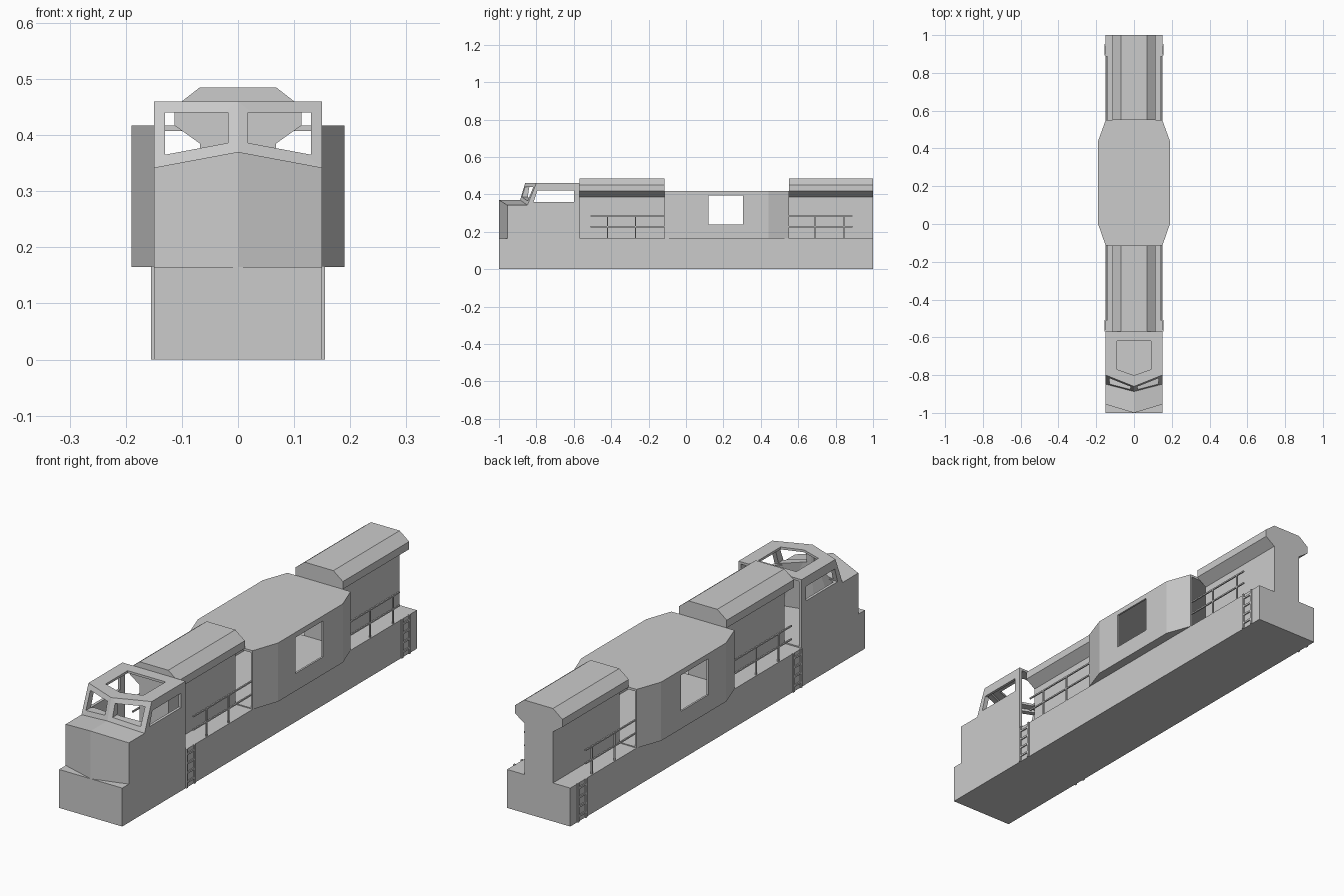
import bpy, bmesh
from math import radians
from mathutils import Vector

if "Cube" in bpy.data.objects:
    bpy.data.objects.remove(bpy.data.objects["Cube"])


def add_object(name, bm):
    bmesh.ops.recalc_face_normals(bm, faces=bm.faces)
    mesh = bpy.data.meshes.new(name)
    bm.to_mesh(mesh)
    bm.free()
    ob = bpy.data.objects.new(name, mesh)
    bpy.context.collection.objects.link(ob)
    return ob


def prism(name, pts, axis, lo, hi):
    """Extrude a 2D outline along axis 0=x, 1=y or 2=z."""
    def place(p, d):
        c = list(p)
        c.insert(axis, d)
        return c
    bm = bmesh.new()
    face = bm.faces.new([bm.verts.new(place(p, lo)) for p in pts])
    ext = bmesh.ops.extrude_face_region(bm, geom=[face])
    verts = [g for g in ext["geom"] if isinstance(g, bmesh.types.BMVert)]
    bmesh.ops.translate(bm, verts=verts, vec=Vector(place((0, 0), hi - lo)))
    return add_object(name, bm)


def box(name, x0, x1, y0, y1, z0, z1):
    return prism(name, [(x0, y0), (x1, y0), (x1, y1), (x0, y1)], 2, z0, z1)


def hull(name, half):
    """Convex solid from points on the right half, mirrored in x."""
    bm = bmesh.new()
    for x, y, z in half:
        bm.verts.new((x, y, z))
        if x > 0:
            bm.verts.new((-x, y, z))
    bmesh.ops.convex_hull(bm, input=bm.verts)
    bmesh.ops.delete(bm, geom=[v for v in bm.verts if not v.link_faces], context='VERTS')
    bmesh.ops.dissolve_limit(bm, angle_limit=radians(0.5), verts=bm.verts, edges=bm.edges)
    return add_object(name, bm)


def cut(targets, cutters):
    for ob in targets:
        bpy.context.view_layer.objects.active = ob
        for c in cutters:
            m = ob.modifiers.new("cut", 'BOOLEAN')
            m.operation, m.solver, m.object = 'DIFFERENCE', 'EXACT', c
            bpy.ops.object.modifier_apply(modifier=m.name)
    for c in cutters:
        bpy.data.objects.remove(c)


def sym(half):
    """Close a right-side outline by mirroring it."""
    return half + [(-a, b) for a, b in reversed(half)]


# Base frame
box("base_frame", -0.15, 0.15, -1, 1, 0, 0.165)

# Engine hoods with a flared roof
hood = sym([(0.068, 0.165), (0.068, 0.385), (0.113, 0.417), (0.113, 0.45), (0.068, 0.485)])
prism("front_hood", hood, 1, -0.57, -0.115)
prism("rear_hood", hood, 1, 0.55, 1.0)

# Wide middle compartment: open-ended shell with side windows
middle = prism("middle_compartment",
               sym([(0.15, -0.115), (0.19, 0.0), (0.19, 0.44), (0.15, 0.55)]),
               2, 0.165, 0.417)
cut([middle], [
    prism("inner_cutter", sym([(0.135, -0.13), (0.142, -0.115), (0.182, 0.0),
                               (0.182, 0.44), (0.142, 0.55), (0.135, 0.57)]),
          2, 0.169, 0.407),
    box("window_cutter", -0.3, 0.3, 0.12, 0.305, 0.24, 0.395)])

# Cab: wedge nose and glazed upper part, hollow and open at the back
nose = hull("nose", [(x, y, z) for x, y, top in
                     [(0, -1, 0.37), (0.15, -0.955, 0.342), (0.15, -0.57, 0.342), (0, -0.57, 0.37)]
                     for z in (0.165, top)])
cab = hull("cab_top", [(0, -0.887, 0.37), (0.15, -0.848, 0.342), (0.15, -0.57, 0.342),
                       (0, -0.86, 0.46), (0.15, -0.80, 0.46), (0.15, -0.57, 0.46)])
cavity = hull("cavity_cutter", [(0, -0.872, 0.17), (0.138, -0.84, 0.17), (0.138, -0.55, 0.17),
                                (0, -0.843, 0.45), (0.138, -0.785, 0.45), (0.138, -0.55, 0.45)])
pane = [(0.018, 0.386), (0.13, 0.365), (0.13, 0.44), (0.018, 0.44)]
cut([nose, cab], [cavity])
cut([cab], [
    prism("right_pane_cutter", pane, 1, -0.95, -0.75),
    prism("left_pane_cutter", [(-x, z) for x, z in pane], 1, -0.95, -0.75),
    prism("side_pane_cutter", [(-0.815, 0.358), (-0.795, 0.42), (-0.60, 0.42), (-0.60, 0.358)],
          0, -0.3, 0.3),
    prism("roof_cutter", sym([(0.09, -0.62), (0.09, -0.77), (0.002, -0.8)]), 2, 0.40, 0.6)])

# Handrails and ladders on both sides
R = 0.003
for side, s in (("right", 1), ("left", -1)):
    for end, y0, y1, posts, lad in (("front", -0.51, -0.115, (-0.42, -0.27), -0.57),
                                    ("rear", 0.55, 0.89, (0.69, 0.845), 0.89)):
        xr = 0.144 * s
        for part, z in (("lower", 0.227), ("upper", 0.284)):
            box(f"{end}_{side}_{part}_rail", xr - R, xr + R, y0, y1, z - R, z + R)
        for i, y in enumerate(posts):
            box(f"{end}_{side}_post_{i}", xr - R, xr + R, y - R, y + R, 0.165, 0.284)
        xl = 0.1515 * s
        w = 0.0035
        for i, y in enumerate((lad + 0.006, lad + 0.058)):
            box(f"{end}_{side}_ladder_side_{i}", xl - w, xl + w, y - 0.005, y + 0.005, 0, 0.167)
        for i in range(4):
            z = 0.025 + 0.04 * i
            box(f"{end}_{side}_rung_{i}", xl - w, xl + w, lad + 0.006, lad + 0.058, z - 0.004, z + 0.004)
